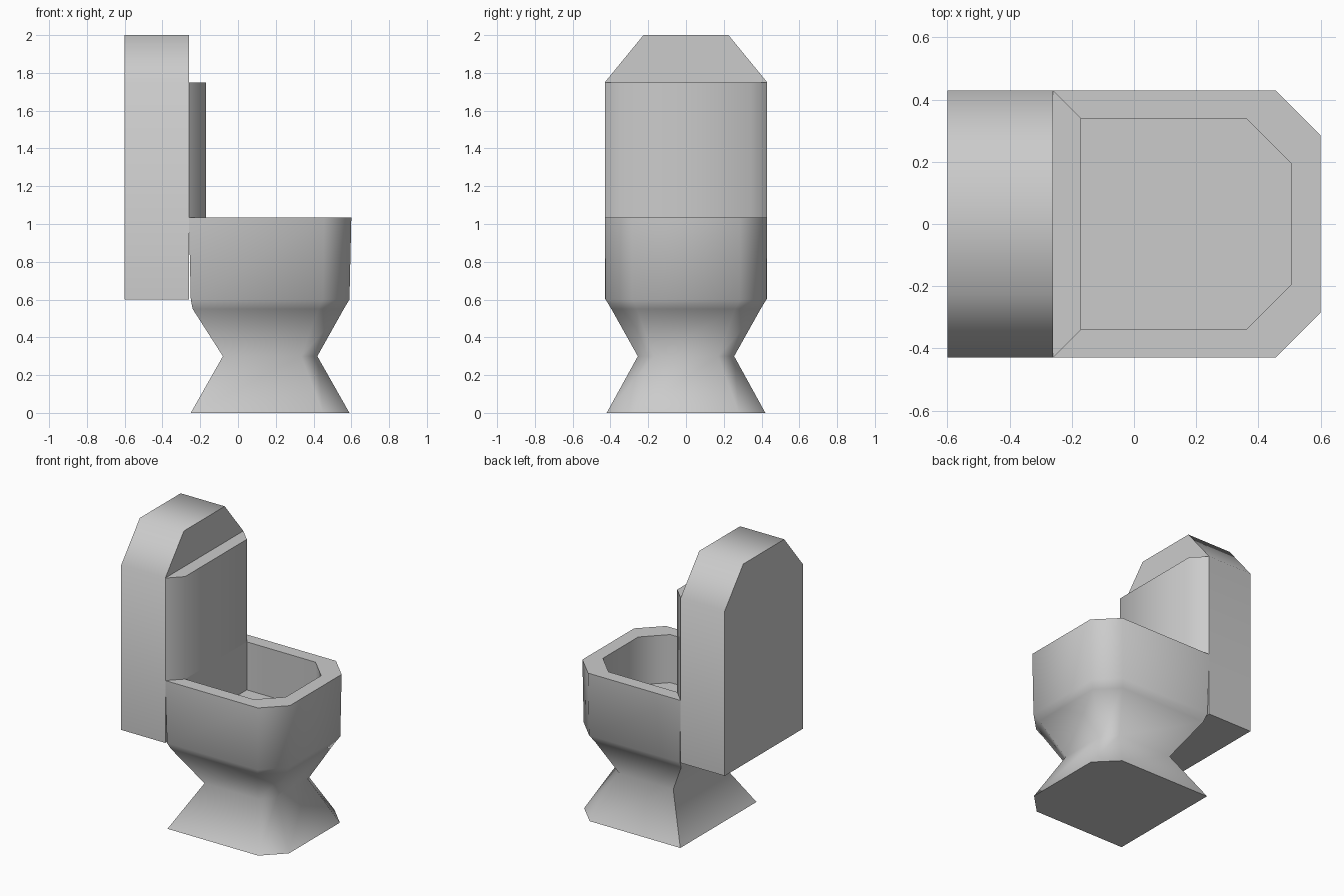
import bpy, bmesh, math

if "Cube" in bpy.data.objects:
    bpy.data.objects.remove(bpy.data.objects["Cube"])


def outline(x0, x1, half, cut):
    """Rectangle in plan with the two corners at the x1 end cut off."""
    return [(x0, -half), (x1 - cut, -half), (x1, -half + cut),
            (x1, half - cut), (x1 - cut, half), (x0, half)]


def loft(name, rings):
    """Skin a stack of matching 3D rings and cap both ends."""
    bm = bmesh.new()
    loops = [[bm.verts.new(p) for p in ring] for ring in rings]
    for a, b in zip(loops, loops[1:]):
        for i in range(len(a)):
            j = (i + 1) % len(a)
            bm.faces.new((a[i], a[j], b[j], b[i]))
    bm.faces.new(loops[0][::-1])
    bm.faces.new(loops[-1])
    bmesh.ops.recalc_face_normals(bm, faces=bm.faces)
    mesh = bpy.data.meshes.new(name)
    bm.to_mesh(mesh)
    bm.free()
    ob = bpy.data.objects.new(name, mesh)
    bpy.context.collection.objects.link(ob)
    bpy.ops.object.select_all(action='DESELECT')
    ob.select_set(True)
    bpy.context.view_layer.objects.active = ob
    bpy.ops.object.shade_smooth_by_angle(angle=math.radians(65))
    return ob


# Pedestal and hollow bowl: z, back x, front x, half width, corner cut
bowl_levels = [
    (0.00, -0.25, 0.59, 0.42, 0.14),
    (0.30, -0.08, 0.42, 0.255, 0.085),
    (0.55, -0.24, 0.56, 0.395, 0.135),
    (0.60, -0.25, 0.59, 0.425, 0.14),
    (1.035, -0.26, 0.60, 0.43, 0.145),
    (1.035, -0.17, 0.505, 0.34, 0.145),
    (0.70, -0.17, 0.505, 0.34, 0.145),
]
loft("bowl", [[(x, y, z) for x, y in outline(x0, x1, h, c)]
              for z, x0, x1, h, c in bowl_levels])

# Tank: side profile with cut top corners, extruded along x
tank_profile = [(-0.43, 0.6), (0.43, 0.6), (0.43, 1.75),
                (0.225, 2.0), (-0.225, 2.0), (-0.43, 1.75)]
loft("tank", [[(x, y, z) for y, z in tank_profile] for x in (-0.6, -0.26)])

# Raised lid with slanted sides, resting against the tank
lid_plan = [(-0.26, -0.43), (-0.17, -0.34), (-0.17, 0.34), (-0.26, 0.43)]
loft("lid", [[(x, y, z) for x, y in lid_plan] for z in (1.035, 1.75)])
